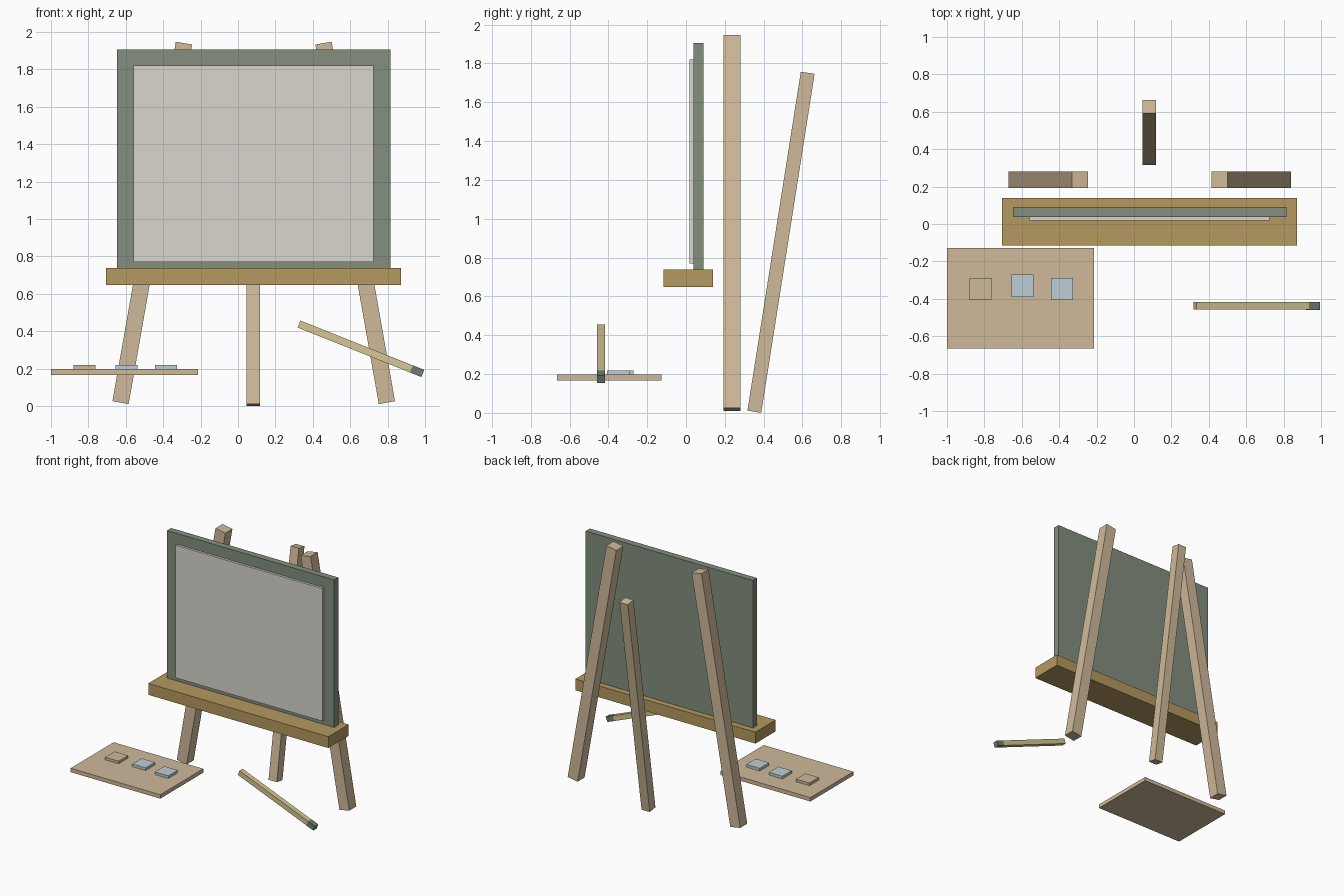
import bpy
from mathutils import Vector, Matrix

cube = bpy.data.objects.get("Cube")
if cube:
    bpy.data.objects.remove(cube, do_unlink=True)


def linear(c):
    c /= 255
    return c / 12.92 if c <= 0.04045 else ((c + 0.055) / 1.055) ** 2.4


def material(name, *rgb):
    colour = [linear(c) for c in rgb] + [1]
    mat = bpy.data.materials.new(name)
    mat.use_nodes = True
    mat.diffuse_color = colour
    bsdf = mat.node_tree.nodes["Principled BSDF"]
    bsdf.inputs["Base Color"].default_value = colour
    bsdf.inputs["Roughness"].default_value = 0.9
    return mat


wood = material("pale wood", 208, 186, 154)
ochre = material("ochre wood", 181, 153, 95)
green = material("board green", 131, 143, 127)
paper = material("paper grey", 218, 214, 207)
straw = material("straw wood", 214, 199, 148)
bristle = material("bristle green", 112, 127, 114)
blue = material("pale blue", 190, 206, 212)


def box(name, x, y, z, mat):
    """Block between (low, high) limits on each axis."""
    lo, hi = Vector((x[0], y[0], z[0])), Vector((x[1], y[1], z[1]))
    bpy.ops.mesh.primitive_cube_add(size=1)
    ob = bpy.context.object
    ob.name = name
    ob.data.transform(Matrix.Diagonal((*(hi - lo), 1)))
    ob.location = (lo + hi) / 2
    ob.data.materials.append(mat)
    return ob


def beam(name, start, end, width, mat):
    """Square bar with its end faces square to its axis."""
    start, end = Vector(start), Vector(end)
    axis, h = end - start, width / 2
    ob = box(name, (-h, h), (-h, h), (0, axis.length), mat)
    ob.location = (start + end) / 2
    ob.rotation_euler = Vector((0, 0, 1)).rotation_difference(axis).to_euler()
    return ob


# Easel legs: a splayed front pair, mirrored about the easel's centre line
centre = 0.084
for side, name in ((-1, "right_front_leg"), (1, "left_front_leg")):
    beam(name, (centre + side * 0.712, 0.237, 0.018),
         (centre + side * 0.373, 0.237, 1.94), 0.088, wood)
beam("rear_leg", (0.082, 0.352, 0.006), (0.082, 0.627, 1.752), 0.072, wood)

# Board, sheet and ledge
box("board", (-0.648, 0.815), (0.038, 0.09), (0.735, 1.905), green)
box("paper_sheet", (-0.56, 0.725), (0.019, 0.038), (0.77, 1.82), paper)
box("ledge", (-0.705, 0.872), (-0.115, 0.138), (0.648, 0.738), ochre)

# Palette with three paint blocks
box("palette", (-1, -0.215), (-0.665, -0.127), (0.167, 0.198), wood)
for i, (x, y, mat) in enumerate(((-0.82, -0.347, wood), (-0.595, -0.33, blue),
                                 (-0.385, -0.347, blue))):
    box(f"paint_block_{i + 1}", (x - 0.059, x + 0.059), (y - 0.059, y + 0.059),
        (0.198, 0.219), mat)

# Brush
tail, tip = Vector((0.326, -0.438, 0.438)), Vector((0.988, -0.438, 0.174))
neck = tail.lerp(tip, 0.908)
beam("brush_handle", tail, neck, 0.04, straw)
beam("brush_bristles", neck, tip, 0.041, bristle)
